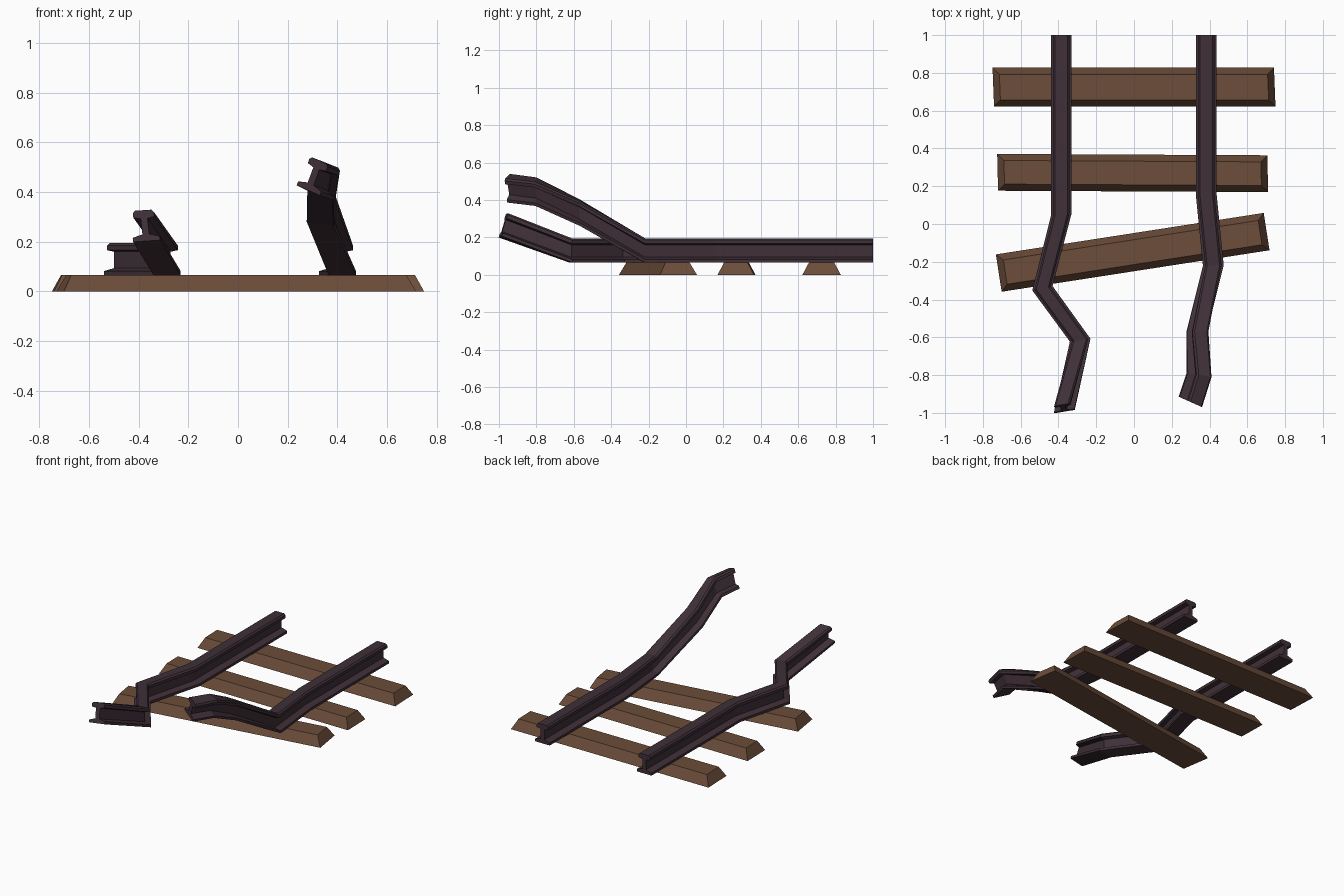
import bpy, bmesh
from math import radians
from mathutils import Matrix, Vector

old = bpy.data.objects.get("Cube")
if old:
    bpy.data.objects.remove(old)


def material(name, rgb):
    m = bpy.data.materials.new(name)
    m.use_nodes = True
    m.diffuse_color = (*rgb, 1)
    m.node_tree.nodes["Principled BSDF"].inputs["Base Color"].default_value = (*rgb, 1)
    return m


wood = material("brown wood", (0.15, 0.075, 0.042))
iron = material("dark iron", (0.050, 0.029, 0.039))


def loft(name, rings, mat):
    """Skin a closed solid through matching rings of points."""
    bm = bmesh.new()
    loops = [[bm.verts.new(p) for p in ring] for ring in rings]
    n = len(loops[0])
    for a, b in zip(loops, loops[1:]):
        for i in range(n):
            j = (i + 1) % n
            bm.faces.new((a[i], a[j], b[j], b[i]))
    bm.faces.new(loops[0])
    bm.faces.new(loops[-1])
    bmesh.ops.recalc_face_normals(bm, faces=bm.faces)
    mesh = bpy.data.meshes.new(name)
    bm.to_mesh(mesh)
    bm.free()
    mesh.materials.append(mat)
    obj = bpy.data.objects.new(name, mesh)
    bpy.context.collection.objects.link(obj)
    return obj


# Rail section: wide foot, thin web, bevelled head
half = [(0.055, -0.065), (0.055, -0.048), (0.014, -0.036), (0.014, 0.03),
        (0.043, 0.036), (0.043, 0.055), (0.033, 0.065)]
section = half + [(-x, z) for x, z in reversed(half)]


def rail(name, stations):
    rings = []
    for x, y, z, yaw, pitch, roll in stations:
        m = (Matrix.Translation((x, y, z))
             @ Matrix.Rotation(radians(yaw), 4, 'Z')
             @ Matrix.Rotation(radians(pitch), 4, 'X')
             @ Matrix.Rotation(radians(roll), 4, 'Y'))
        rings.append([m @ Vector((u, 0, v)) for u, v in section])
    loft(name, rings, iron)


# Stations: x, y, z, yaw, pitch, roll
rail("right_rail", [(-0.385, 1, 0.13, 0, 0, 0),
                    (-0.385, 0.05, 0.13, 6, 0, 0),
                    (-0.485, -0.34, 0.13, 12, 0, 0),
                    (-0.285, -0.615, 0.13, 8, 0, 0),
                    (-0.375, -0.975, 0.265, 8, -17, -4)])
rail("left_rail", [(0.382, 1, 0.13, 0, 0, 0),
                   (0.382, 0.16, 0.13, 3, 0, 0),
                   (0.42, -0.22, 0.13, 2, 0, 0),
                   (0.342, -0.57, 0.335, 3, 0, 10),
                   (0.352, -0.8, 0.448, -10, 0, 20),
                   (0.305, -0.945, 0.467, -24, 0, 22)])


# Sleepers: tapered blocks with slanted sides and ends
def sleeper(name, x, y, length, width, yaw, shear):
    m = Matrix.Translation((x, y, 0)) @ Matrix.Rotation(radians(yaw), 4, 'Z')
    rings = []
    for z, inset in ((0, 0), (0.066, 0.035)):
        hx, hy = length / 2 - inset, width / 2 - inset
        rings.append([m @ Vector((sx * hx - shear * sy * hy, sy * hy, z))
                      for sx, sy in ((-1, -1), (1, -1), (1, 1), (-1, 1))])
    loft(name, rings, wood)


sleeper("back_sleeper", 0, 0.725, 1.49, 0.205, 0, 0.04)
sleeper("middle_sleeper", -0.007, 0.27, 1.43, 0.195, -0.3, 0.03)
sleeper("front_sleeper", -0.007, -0.15, 1.435, 0.2, 8.8, 0)
